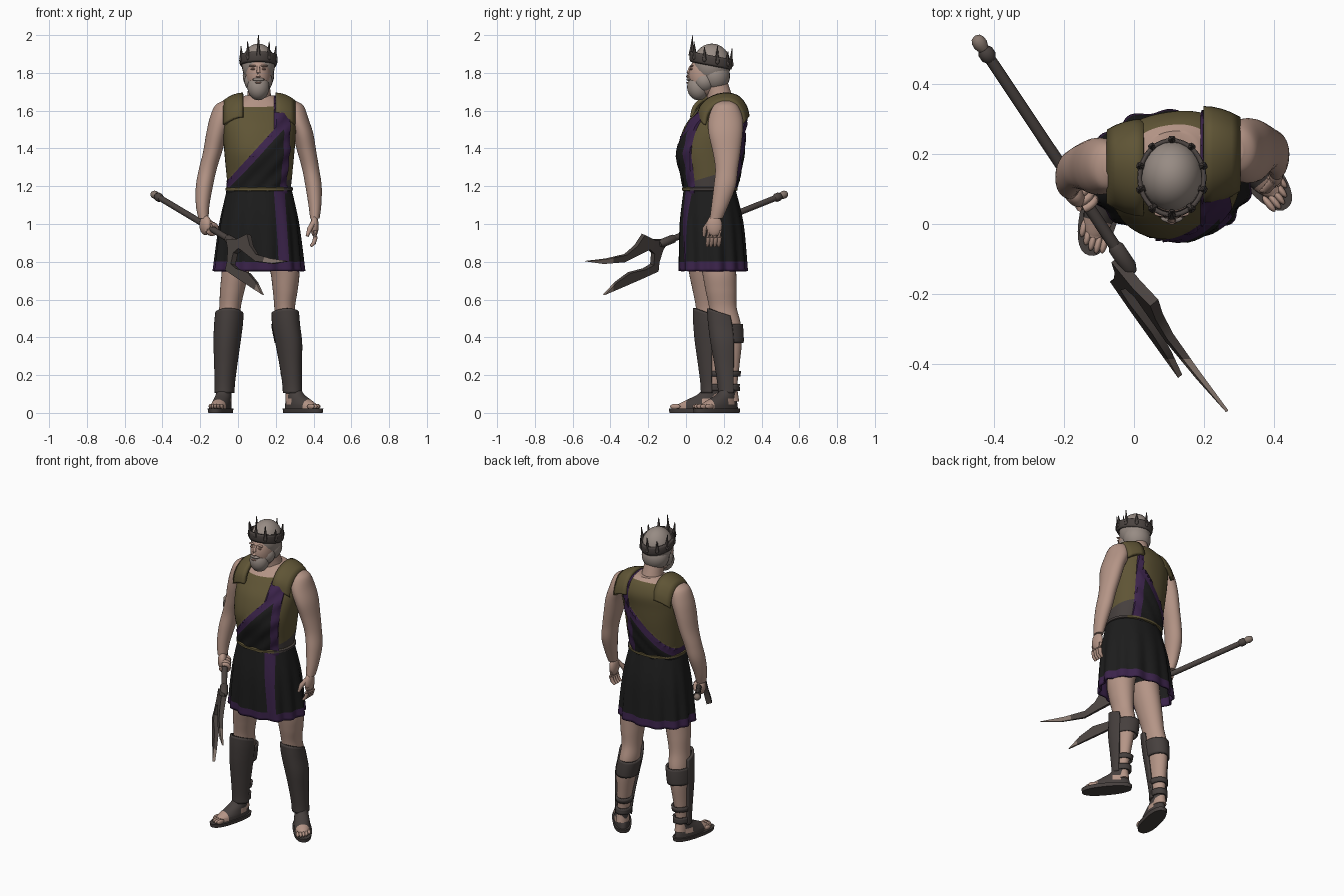
import bpy, bmesh, math
from math import sin, cos, pi, radians
from mathutils import Vector, Matrix

cube = bpy.data.objects.get("Cube")
if cube:
    bpy.data.objects.remove(cube)


def material(name, *rgb):
    m = bpy.data.materials.new(name)
    m.use_nodes = True
    m.diffuse_color = (*rgb, 1)
    m.node_tree.nodes["Principled BSDF"].inputs["Base Color"].default_value = (*rgb, 1)
    return m


skin = material("skin", .46, .30, .24)
lid = material("lip and eyelid", .38, .22, .17)
hair = material("grey hair", .31, .26, .23)
olive = material("olive tunic", .115, .09, .036)
purple = material("purple trim", .044, .017, .07)
black = material("black cloth", .012, .012, .012)
leather = material("dark leather", .062, .051, .048)
metal = material("dark metal", .07, .057, .052)
tip = material("worn metal", .24, .185, .155)


def build(name, verts, faces, mats, shell=0):
    me = bpy.data.meshes.new(name)
    me.from_pydata(verts, [], faces)
    ob = bpy.data.objects.new(name, me)
    bpy.context.collection.objects.link(ob)
    for m in mats:
        me.materials.append(m)
    finish(ob, lambda bm: bmesh.ops.recalc_face_normals(bm, faces=bm.faces))
    if shell:
        mod = ob.modifiers.new("thickness", "SOLIDIFY")
        mod.thickness, mod.offset = shell, 0
    return ob


def finish(ob, edit):
    bm = bmesh.new()
    bm.from_mesh(ob.data)
    edit(bm)
    bm.to_mesh(ob.data)
    bm.free()
    ob.data.shade_smooth()
    ob.data.set_sharp_from_angle(angle=radians(40))


def paint(ob, planes, rule):
    """Cut clean colour borders, then colour each face by its centre."""
    def edit(bm):
        for co, no in planes:
            geom = bm.verts[:] + bm.edges[:] + bm.faces[:]
            bmesh.ops.bisect_plane(bm, geom=geom, plane_co=co, plane_no=no)
        for f in bm.faces:
            f.material_index = rule(f.calc_center_median())
    finish(ob, edit)


def smooth_rows(rows, steps=6):
    """Catmull-Rom interpolation between the key rows."""
    out, last = [], len(rows) - 1
    for i in range(last):
        p, q, r, s = (rows[max(0, min(last, i + k))] for k in (-1, 0, 1, 2))
        for t in (k / steps for k in range(steps)):
            out.append([b + t / 2 * (c - a + t * (2*a - 5*b + 4*c - d + t * (3*(b - c) + d - a)))
                        for a, b, c, d in zip(p, q, r, s)])
    return out + [list(rows[last])]


def loft(name, rows, mats, n=32, turn=0, arc=None, power=1, pleat=None, shell=0):
    """Stack of horizontal ellipses: x, y, z, half width, half depth."""
    verts, faces = [], []
    m = n + 1 if arc else n
    for x, y, z, a, b in rows:
        ang = turn(z) if callable(turn) else turn
        for i in range(m):
            t = -pi / 2 + arc * (2 * i / n - 1) if arc else 2 * pi * i / n
            k = 1 + (pleat(t, z) if pleat else 0)
            u, v = (k * r * math.copysign(abs(c) ** power, c) for r, c in ((a, cos(t)), (b, sin(t))))
            verts.append((x + u * cos(ang) - v * sin(ang), y + u * sin(ang) + v * cos(ang), z))
    for j in range(len(rows) - 1):
        for i in range(n):
            k = (i + 1) % m
            faces.append((j*m + i, j*m + k, (j+1)*m + k, (j+1)*m + i))
    if not shell:
        faces += [tuple(range(m)), tuple(range(len(verts) - m, len(verts)))]
    return build(name, verts, faces, mats, shell)


def rod(name, pts, radii, mat, n=10):
    pts = [Vector(p) for p in pts]
    verts, faces = [], []
    for i, (p, r) in enumerate(zip(pts, radii)):
        d = pts[min(i + 1, len(pts) - 1)] - pts[max(i - 1, 0)]
        q = d.to_track_quat("Z", "Y")
        verts += [p + q @ Vector((r * cos(2*pi*k/n), r * sin(2*pi*k/n), 0)) for k in range(n)]
    for j in range(len(pts) - 1):
        faces += [(j*n + k, j*n + (k+1) % n, (j+1)*n + (k+1) % n, (j+1)*n + k) for k in range(n)]
    faces += [tuple(range(n)), tuple(range(len(verts) - n, len(verts)))]
    return build(name, verts, faces, [mat])


def ball(name, loc, size, mat, turn=0):
    ob = build(name, [], [], [mat])
    mx = Matrix.Translation(loc) @ Matrix.Rotation(turn, 4, "Z") @ Matrix.Diagonal((*size, 1))
    finish(ob, lambda bm: bmesh.ops.create_uvsphere(bm, u_segments=24, v_segments=16, radius=1, matrix=mx))


# Torso with tunic and draped cloth
CX = .113
twist = lambda z: radians(9) * max(0, min(1, (z - 1.2) / .35))
torso = loft("torso", smooth_rows([
    (CX, .125, 1.16, .163, .125), (CX, .13, 1.25, .173, .147), (CX, .128, 1.38, .185, .172),
    (CX, .15, 1.5, .193, .163), (CX, .18, 1.58, .185, .14), (CX, .195, 1.64, .14, .105),
    (CX, .195, 1.68, .075, .07)]), [olive, black, purple, skin, leather], n=64, turn=twist, power=.88)
slant, anchor = Vector((-1.1, 0, 1)).normalized(), Vector((.19, 0, 1.5))
collar_at, collar_no = Vector((0, .05, 1.615)), Vector((0, -.2, 1))
sash_at, sash_no = Vector((0, 0, 1.215)), Vector((0, -.3, 1))
lean_no = Vector((1, .2, -.07))
EDGE, INNER, TOP, TRIM = .181, .138, .19, .037
below = lambda p: slant.dot(p - anchor)


def torso_colour(p):
    if collar_no.dot(p - collar_at) > 0:
        return 3 if p.x < TOP else 2
    if lean_no.dot(p) > EDGE or (below(p) > 0 and p.x < TOP):
        return 4 if p.x > TOP and sash_no.dot(p - sash_at) < 0 else 0
    return 2 if lean_no.dot(p) > INNER or below(p) > -TRIM else 1


paint(torso, [(anchor, slant), (anchor - slant * TRIM, slant), (collar_at, collar_no), ((TOP, 0, 0), (1, 0, 0)),
              ((EDGE, 0, 0), lean_no), ((INNER, 0, 0), lean_no), (sash_at, sash_no)], torso_colour)


def raise_drape(bm):
    bm.normal_update()
    for v in bm.verts:
        if all(f.material_index in (1, 2) for f in v.link_faces):
            v.co += v.normal * (.009 + .004 * sin(below(v.co) * 90))


finish(torso, raise_drape)

# Skirt, belt and shoulder pads
skirt = loft("skirt", smooth_rows([
    (CX, .125, 1.18, .166, .132), (CX - .002, .135, 1, .203, .162), (.108, .145, .75, .23, .172)], 10),
    [black, purple], n=120, power=.93, shell=.012,
    pleat=lambda t, z: .1 * (1.18 - z) * (sin(13 * t) + .5 * sin(7 * t + 1)))
band_no = Vector((1, 0, .07))
BAND = (.27, .325)
paint(skirt, [((0, 0, .8), (0, 0, 1))] + [((x, 0, 0), band_no) for x in BAND],
      lambda p: int(p.z < .8 or (BAND[0] < band_no.dot(p) < BAND[1] and p.y < .1)))
belt = loft("belt", [(CX, .126, z, .175 + w, .143 + w) for z, w in
                     ((1.174, -.006), (1.178, .004), (1.191, .004), (1.196, -.004))], [olive, leather], n=48, power=.9)
paint(belt, [], lambda p: int(p.x > .24))
pad_path = smooth_rows([(.05, 1.565), (.065, 1.62), (.115, 1.665), (.19, 1.685), (.255, 1.67), (.295, 1.62), (.308, 1.57)], 4)
for side, label in ((-1, "right"), (1, "left")):
    grid = [(CX + side * (.085 + .1 * w), y + side * .018 + (.19 - y) * .25 * w * w, z - .04 * w * w)
            for y, z in pad_path for w in (0, .25, .5, .75, 1)]
    quads = [(r*5 + c, r*5 + c + 1, r*5 + c + 6, r*5 + c + 5) for r in range(len(pad_path) - 1) for c in range(4)]
    build(label + "_shoulder_pad", grid, quads, [olive], shell=.022)

# Arms
loft("left_arm", smooth_rows([
    (.29, .21, 1.65, .02, .03), (.298, .21, 1.625, .05, .065), (.312, .21, 1.56, .06, .09),
    (.342, .21, 1.48, .056, .09), (.365, .215, 1.38, .05, .073), (.385, .215, 1.29, .045, .06),
    (.4, .205, 1.2, .043, .058), (.407, .18, 1.1, .034, .045), (.407, .16, 1.03, .025, .034)]), [skin])
loft("right_arm", smooth_rows([
    (-.065, .165, 1.65, .02, .03), (-.073, .165, 1.625, .05, .065), (-.09, .165, 1.56, .06, .08),
    (-.112, .165, 1.48, .056, .08), (-.135, .165, 1.38, .05, .07), (-.16, .16, 1.29, .047, .06),
    (-.178, .145, 1.2, .045, .058), (-.187, .12, 1.1, .036, .045), (-.183, .105, 1.03, .027, .034)]), [skin])

# Relaxed left hand
ball("left_palm", (.405, .15, .99), (.022, .042, .058), skin)
for i in range(4):
    y = .118 + .02 * i
    rod("left_finger", [(.407, y, .965), (.41, y, .93), (.402, y - .003, .9), (.385, y - .006, .882)],
        (.012, .012, .011, .007), skin)
rod("left_thumb", [(.4, .125, 1.01), (.38, .1, .975), (.366, .095, .935)], (.014, .014, .008), skin)

# Two-pronged spear
tail, neck = Vector((-.43, .5, 1.148)), Vector((-.02, -.115, .903))
axis = (neck - tail).normalized()
rod("spear_shaft", [tail, neck], (.016, .017), metal, 16)
rod("spear_collar", [neck - axis * .07, neck - axis * .06, neck + axis * .01, neck + axis * .03],
    (.017, .023, .023, .014), metal, 16)
rod("spear_end_ring", [tail, tail + axis * .01, tail + axis * .03, tail + axis * .04], (.017, .023, .023, .016), metal, 16)
rod("spear_end_cap", [tail - axis * d for d in (.045, .04, .03, .015, 0)], (.006, .015, .02, .021, .016), tip, 16)
outline = [(-.10, .915), (-.17, .917), (-.225, .945), (-.265, .885), (-.32, .838), (-.42, .816), (-.535, .803),
           (-.44, .79), (-.33, .8), (-.25, .842), (-.20, .868), (-.175, .845), (-.18, .785), (-.22, .762),
           (-.3, .742), (-.37, .692), (-.435, .625), (-.33, .672), (-.25, .708), (-.155, .752), (-.15, .8), (-.13, .865)]
flat = Vector((1, .81, -.3)).normalized()
sheet = [Vector((.3 * z - .81 * y - .408, y, z)) for y, z in outline]
count = len(sheet)
# Blades thin out towards their points
thin = [flat * max(.003, .016 + .035 * min(0, p.y + .2)) for p in sheet]
prongs = build("spear_prongs", [p + t for p, t in zip(sheet, thin)] + [p - t for p, t in zip(sheet, thin)],
               [tuple(range(count)), tuple(reversed(range(count, 2 * count)))]
               + [(i, i + count, (i + 1) % count + count, (i + 1) % count) for i in range(count)], [metal, tip])
finish(prongs, lambda bm: bmesh.ops.triangulate(bm, faces=bm.faces))
paint(prongs, [((0, -.385, 0), (0, 1, 0))], lambda p: int(p.y < -.385))

# Right hand gripping the shaft
grip = tail + axis * ((-.152 - tail.x) / axis.x)
ball("right_palm", grip + Vector((-.02, .006, .012)), (.028, .044, .052), skin, radians(30))
across = axis.cross(Vector((0, 0, 1))).normalized()
up = across.cross(axis)
for i in range(4):
    c = grip + axis * (.022 * i - .033)
    rod("right_finger", [c + .026 * (across * cos(a) + up * sin(a)) for a in (k * pi / 6 for k in range(2, 13))],
        [.012] * 10 + [.007], skin)

# Legs, greaves and sandals
legs = {
    "left": (radians(39), [
        (.215, .16, .85, .08, .09), (.247, .175, .75, .077, .09), (.25, .185, .65, .066, .082),
        (.247, .195, .56, .055, .073), (.25, .21, .47, .056, .08), (.265, .22, .37, .053, .075),
        (.276, .225, .25, .041, .058), (.285, .228, .14, .034, .044), (.286, .234, .06, .035, .048)]),
    "right": (radians(-14), [
        (.0, .1, .85, .08, .09), (-.013, .105, .75, .073, .09), (-.03, .115, .65, .065, .08),
        (-.042, .125, .56, .057, .073), (-.05, .135, .47, .058, .08), (-.058, .14, .37, .053, .075),
        (-.065, .14, .25, .043, .058), (-.07, .14, .14, .035, .045), (-.07, .145, .06, .036, .05)])}
for label, (turn, rows) in legs.items():
    dense = smooth_rows(rows, 8)
    loft(label + "_leg", dense, [skin])
    grow = lambda lo, hi, w: [(x, y, z, a + w, b + w) for x, y, z, a, b in dense if lo < z < hi]
    greave = loft(label + "_greave", grow(.1, .53, .011), [leather], turn=turn * .6, arc=radians(94), shell=.014)
    # The top edge rises to a point over the knee
    for v in greave.data.vertices:
        front = (rows[3][1] - v.co.y) / rows[3][4]
        v.co.z += max(0, v.co.z - .4) * .2 * front
    for part, lo, hi in (("calf", .36, .475), ("shin", .185, .225), ("ankle", .115, .155)):
        loft(label + "_" + part + "_strap", grow(lo, hi, .008), [leather], turn=turn * .6, shell=.012)
    fwd, out = Vector((sin(turn), -cos(turn), 0)), Vector((cos(turn), sin(turn), 0))
    heel = Vector((rows[-1][0], rows[-1][1], 0))
    foot_rows = [(*(heel + fwd * f).xy, z, w, l) for f, z, w, l in (
        (.078, .02, .048, .125), (.074, .045, .048, .118), (.052, .07, .044, .09),
        (.022, .1, .04, .06), (.002, .135, .037, .049))]
    foot = loft(label + "_foot", smooth_rows(foot_rows, 5), [leather, skin], turn=turn)
    paint(foot, [(heel + fwd * f, fwd) for f in (.0, .05, .14)] + [((0, 0, z), (0, 0, 1)) for z in (.045, .075)],
          lambda p: int((p - heel).dot(fwd) > .14 or (.045 < p.z < .075 and (0 < (p - heel).dot(fwd) < .05))))
    sole = [(*(heel + fwd * f).xy, z, w, l) for f, z, w, l in ((.092, 0, .052, .147), (.092, .022, .056, .15))]
    loft(label + "_sole", sole, [leather], turn=turn, power=.85)
    for i in range(5):
        s = (i - 2) * (1 if label == "left" else -1)
        ball(label + "_toe", heel + fwd * (.2 - .008 * s - .004 * s * s) + out * (.017 * (i - 2)) + Vector((0, 0, .034)),
             (.01, .028, .014), skin, turn)

# Neck and head
loft("neck", smooth_rows([(CX, .19, 1.6, .09, .085), (CX, .18, 1.67, .064, .068), (.108, .15, 1.78, .056, .06)]), [skin])
HX = .108
ball("face", (HX, .105, 1.785), (.068, .092, .11), skin)
ball("hair_cap", (HX, .137, 1.845), (.088, .1, .11), hair)
ball("back_hair", (HX, .155, 1.785), (.083, .078, .085), hair)
ball("beard", (HX, .066, 1.725), (.058, .06, .07), hair)
ball("jaw_beard", (HX, .1, 1.757), (.075, .066, .066), hair)
ball("moustache", (HX, .017, 1.765), (.032, .014, .009), hair)
ball("lips", (HX, .007, 1.748), (.017, .007, .004), lid)
rod("nose", [(HX, .025, 1.835), (HX, .012, 1.8), (HX, .01, 1.783), (HX, .016, 1.775)], (.007, .01, .012, .008), skin)
for s in (-1, 1):
    ball("eye", (HX + s * .028, .027, 1.82), (.013, .008, .005), lid)
    ball("brow", (HX + s * .03, .03, 1.837), (.02, .009, .006), skin)

# Spiked crown, tilted down at the back
CY = .132
tilt = lambda y, z: z - .2 * (y - CY)
band = loft("crown_band", [(HX, CY, z, .088 + w, .102 + w) for z, w in
                           ((1.84, 0), (1.85, .005), (1.88, .005), (1.892, .003))], [metal], n=40, shell=.012)
for v in band.data.vertices:
    v.co.z = tilt(v.co.y, v.co.z)
for i in range(10):
    a = 2 * pi * i / 10 - pi / 2
    x, y = HX + .092 * cos(a), CY + .106 * sin(a)
    base = Vector((x, y, tilt(y, 1.87)))
    height = 2 - base.z if i == 0 else .08 if i % 2 else .06
    lean = Vector((cos(a), sin(a), 0)) * (-.01 if i == 0 else .006)
    rod("crown_spike", [base, base + lean * .3 + Vector((0, 0, height * .4)), base + lean + Vector((0, 0, height))],
        (.015, .008, .002), metal, 6)
    ball("crown_stud", base + lean * .5 - Vector((0, 0, .005)), (.011, .011, .014), metal)
